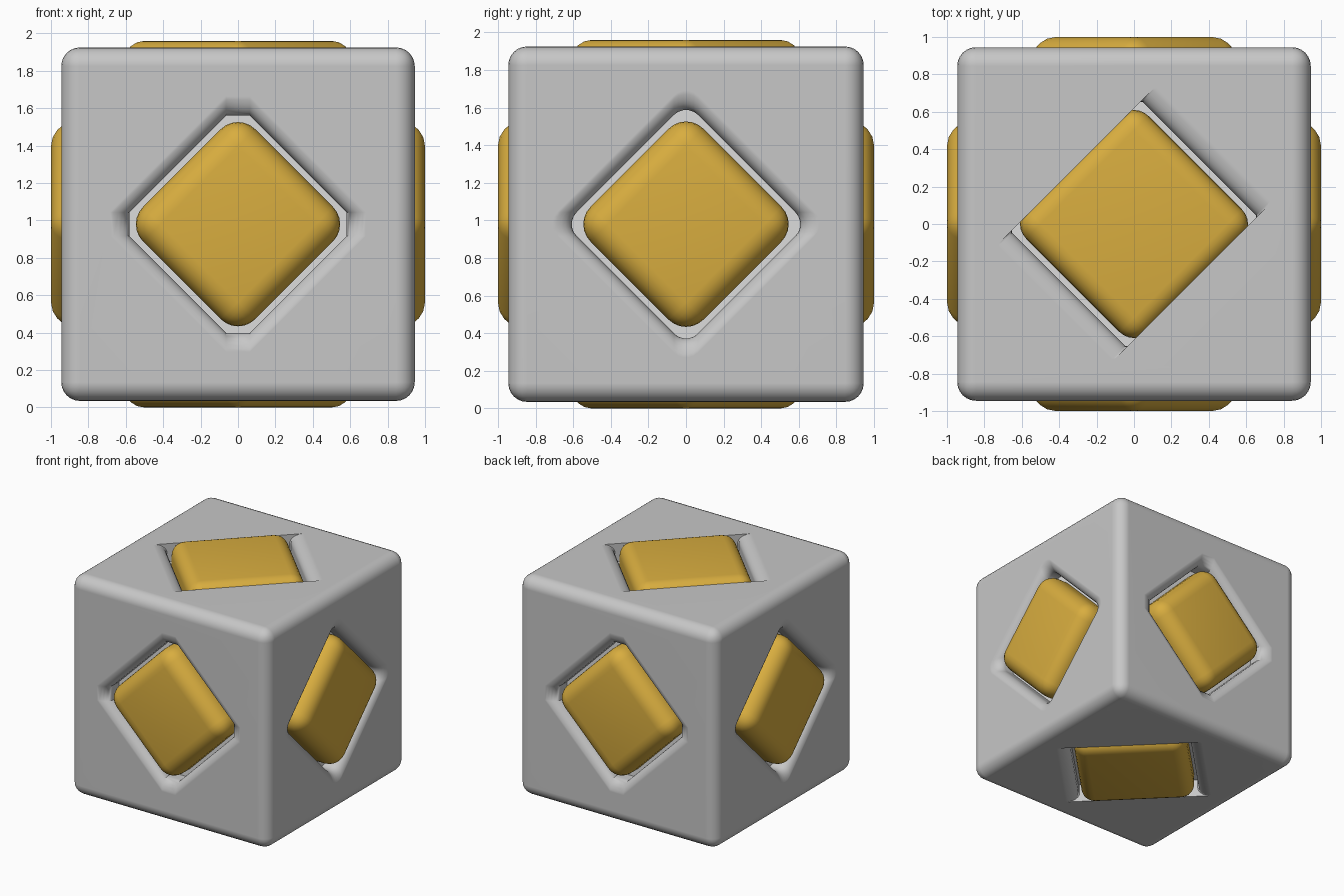
import bpy, bmesh
from math import pi, cos, sin, sqrt, radians
from mathutils import Matrix, Vector

old = bpy.data.objects.get("Cube")
if old:
    bpy.data.objects.remove(old, do_unlink=True)

MID = 0.98          # height of the cube centre
HALF = 0.945        # half size of the shell
R2 = sqrt(2)


def material(name, rgb):
    m = bpy.data.materials.new(name)
    m.use_nodes = True
    m.diffuse_color = (*rgb, 1)
    m.node_tree.nodes["Principled BSDF"].inputs["Base Color"].default_value = (*rgb, 1)
    return m


grey = material("shell grey", (0.57, 0.57, 0.57))
pale = material("pale grey", (0.72, 0.72, 0.72))
gold = material("warm gold", (0.69, 0.42, 0.05))


def add_object(name, bm, mat):
    bmesh.ops.recalc_face_normals(bm, faces=bm.faces[:])
    me = bpy.data.meshes.new(name)
    bm.to_mesh(me)
    bm.free()
    me.materials.append(mat)
    ob = bpy.data.objects.new(name, me)
    bpy.context.collection.objects.link(ob)
    return ob


def make_active(ob):
    bpy.ops.object.select_all(action='DESELECT')
    ob.select_set(True)
    bpy.context.view_layer.objects.active = ob


def smooth(ob, angle=35):
    make_active(ob)
    bpy.ops.object.shade_smooth_by_angle(angle=radians(angle))


def box(name, low, high, mat, radius=0, segments=6):
    """Box between two corners with rounded edges."""
    bm = bmesh.new()
    low, high = Vector(low), Vector(high)
    bmesh.ops.create_cube(bm, size=1)
    bmesh.ops.scale(bm, vec=high - low, verts=bm.verts)
    bmesh.ops.translate(bm, vec=(low + high) / 2, verts=bm.verts)
    if radius:
        bmesh.ops.bevel(bm, geom=bm.edges[:], offset=radius, segments=segments,
                        profile=0.5, affect='EDGES', clamp_overlap=True)
    return add_object(name, bm, mat)


def rounded_ring(bm, hu, hv, z, radius, steps):
    """Rounded rectangle of vertices at height z."""
    ring = []
    for q, (sx, sy) in enumerate(((1, 1), (-1, 1), (-1, -1), (1, -1))):
        for i in range(steps + 1):
            a = (q + i / steps) * pi / 2
            ring.append(bm.verts.new((sx * (hu - radius) + radius * cos(a),
                                      sy * (hv - radius) + radius * sin(a), z)))
    return ring


def recess_cutter(hu, hv, flare_u, flare_v, radius, steps):
    """Socket with straight walls and a rim that rolls outward."""
    bm = bmesh.new()
    levels = [(0, 0.78)]
    for i in range(7):
        t = i / 6 * pi / 2
        levels.append((1 - cos(t), HALF - 0.08 + 0.081 * sin(t)))
    levels.append((1, 1.1))
    rings = [rounded_ring(bm, hu + flare_u * f, hv + flare_v * f, z, radius, steps)
             for f, z in levels]
    for a, b in zip(rings, rings[1:]):
        for i in range(len(a)):
            j = (i + 1) % len(a)
            bm.faces.new((a[i], a[j], b[j], b[i]))
    bm.faces.new(rings[0])
    bm.faces.new(rings[-1])
    return add_object("recess_cutter", bm, grey)


# Outer shell
shell = box("outer_shell", [-HALF] * 3, [HALF] * 3, grey, 0.1)

# Each side: direction of its outward axis
sides = {
    "top": Matrix.Identity(4),
    "bottom": Matrix.Rotation(pi, 4, 'X'),
    "front": Matrix.Rotation(pi / 2, 4, 'X'),
    "back": Matrix.Rotation(-pi / 2, 4, 'X'),
    "left": Matrix.Rotation(pi / 2, 4, 'Y'),
    "right": Matrix.Rotation(-pi / 2, 4, 'Y'),
}
diamond = Matrix.Rotation(pi / 4, 4, 'Z')
lift = Matrix.Translation((0, 0, MID))

for side, turn in sides.items():
    place = lift @ turn @ diamond
    if side in ("top", "bottom"):
        # Long slot with two sharp sides that hug the block
        cutter = recess_cutter(0.70 / R2, 0.62 / R2, 0.16 / R2, 0, 0.01, 1)
        h, height, r = 0.655 / R2, MID, 0.11
    else:
        steps = 1 if side in ("front", "back") else 5
        cutter = recess_cutter(0.645 / R2, 0.645 / R2, 0.08, 0.08, 0.09, steps)
        h, height, r = 0.60 / R2, 1.0, 0.13
    cutter.matrix_world = turn @ diamond
    cutter.hide_render = True
    bpy.context.view_layer.update()
    make_active(shell)
    cut = shell.modifiers.new("cut", 'BOOLEAN')
    cut.operation = 'DIFFERENCE'
    cut.solver = 'EXACT'
    cut.object = cutter
    bpy.ops.object.modifier_apply(modifier=cut.name)
    bpy.data.objects.remove(cutter, do_unlink=True)

    # Gold block sitting in the recess
    block = box(side + "_block", (-h, -h, 0.6), (h, h, height), gold, r)
    block.matrix_world = place
    smooth(block)

shell.matrix_world = lift
smooth(shell)
weighted = shell.modifiers.new("even_shading", 'WEIGHTED_NORMAL')
weighted.keep_sharp = True

# Pale core that forms the floor of every recess
core = box("inner_core", [-0.79] * 3, [0.79] * 3, pale)
core.matrix_world = lift
